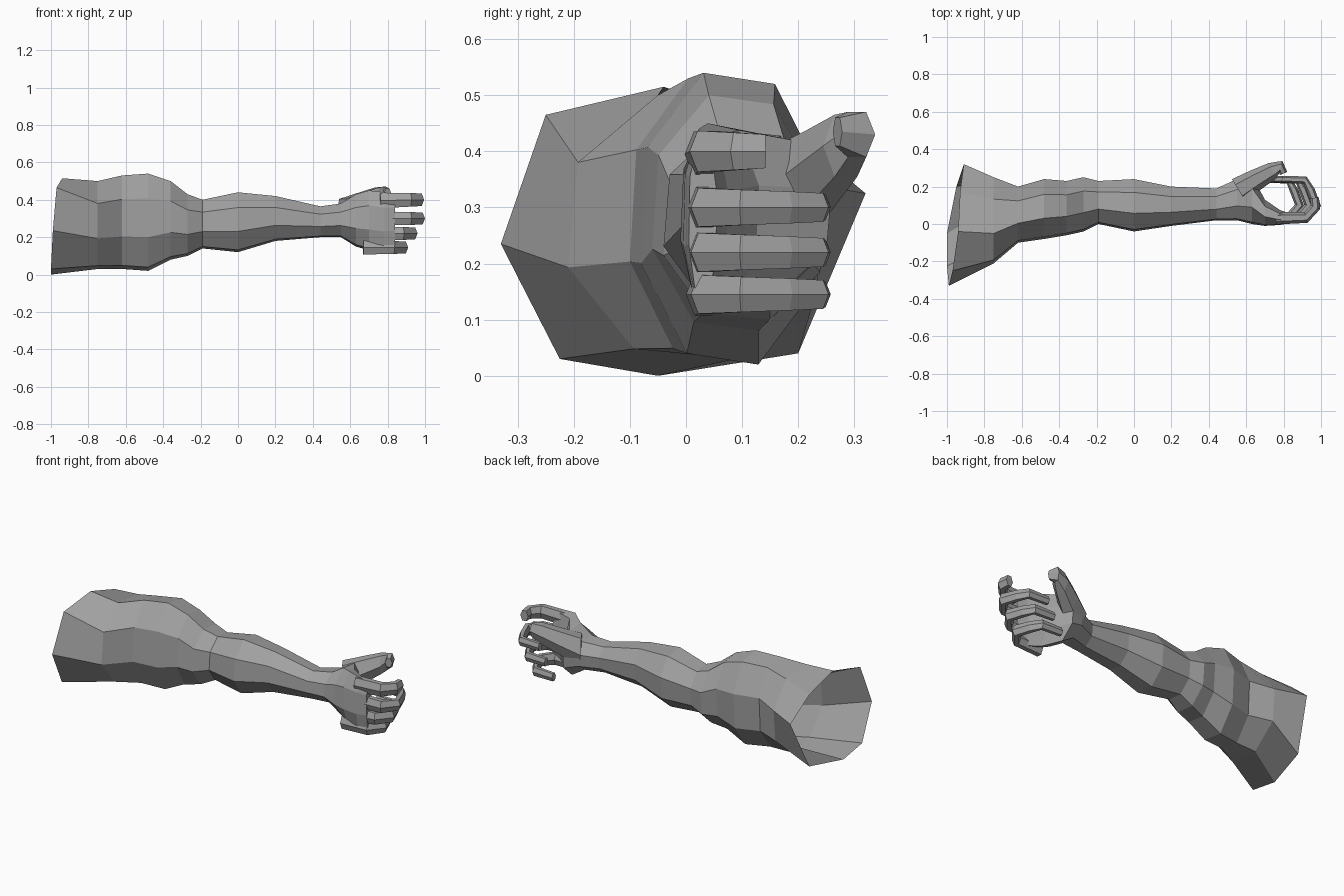
import bpy
import bmesh
import math
from mathutils import Vector

cube = bpy.data.objects.get("Cube")
if cube:
    bpy.data.objects.remove(cube, do_unlink=True)

grey = bpy.data.materials.new("plain grey")
grey.use_nodes = True
colour = (0.36, 0.36, 0.36, 1)
grey.diffuse_color = colour
grey.node_tree.nodes["Principled BSDF"].inputs["Base Color"].default_value = colour


def loft(name, rings, cap_start=True):
    """Skin a list of equal-length point rings into one flat-shaded object."""
    bm = bmesh.new()
    loops = [[bm.verts.new(point) for point in ring] for ring in rings]
    count = len(loops[0])
    for a, b in zip(loops, loops[1:]):
        for i in range(count):
            j = (i + 1) % count
            bm.faces.new((a[i], a[j], b[j], b[i]))
    bm.faces.new(loops[-1])
    if cap_start:
        bm.faces.new(loops[0])
    bmesh.ops.recalc_face_normals(bm, faces=bm.faces)
    mesh = bpy.data.meshes.new(name)
    bm.to_mesh(mesh)
    bm.free()
    mesh.materials.append(grey)
    obj = bpy.data.objects.new(name, mesh)
    bpy.context.collection.objects.link(obj)
    return obj


def oval(x, y_min, y_max, z_min, z_max, sides=8, twist=math.radians(17)):
    """Twisted eight-sided cross-section of the arm, filling the given extents."""
    angles = [math.tau * k / sides + twist for k in range(sides)]
    reach = max(math.cos(a) for a in angles)
    y_mid, z_mid = (y_min + y_max) / 2, (z_min + z_max) / 2
    return [(x,
             y_mid + math.cos(a) / reach * (y_max - y_min) / 2,
             z_mid + math.sin(a) / reach * (z_max - z_min) / 2) for a in angles]


def digit(name, path, thick, height, taper):
    """Six-sided tube bent along a mostly level path, narrowing to its tip."""
    path = [Vector(p) for p in path]
    rings = []
    last = len(path) - 1
    for i, p in enumerate(path):
        along = path[min(i + 1, last)] - path[max(i - 1, 0)]
        side = Vector((-along.y, along.x, 0)).normalized()
        scale = 1 + (taper - 1) * i / last
        ring = []
        for k in range(6):
            angle = math.tau * k / 6
            offset = side * math.cos(angle) * thick / 2
            offset += Vector((0, 0, math.sin(angle) * height / 2 / math.sin(math.pi / 3)))
            ring.append(p + offset * scale)
        rings.append(ring)
    return loft(name, rings)


# Flared open shoulder end, running from the back over the top to the front
shoulder_rim = [(-.91, .32, .325), (-.93, .17, .45), (-.94, -.04, .515), (-.97, -.25, .465),
                (-.99, -.33, .235), (-1, -.225, .03), (-1, -.05, 0), (-.95, .2, .04)]

# Upper arm, elbow, forearm and wrist, widening to the thumb root, then the palm
stations = [
    (-.75, -.21, .25, .03, .5),
    (-.62, -.1, .2, .03, .53),
    (-.48, -.08, .24, .02, .54),
    (-.36, -.06, .23, .08, .5),
    (-.27, -.04, .25, .1, .43),
    (-.19, 0, .23, .14, .4),
    (0, -.04, .24, .12, .44),
    (.2, -.01, .2, .18, .42),
    (.44, .02, .19, .2, .365),
    (.55, .02, .24, .2, .38),
    (.63, 0, .26, .15, .43),
    (.7, -.01, .13, .13, .45),
    (.78, -.005, .075, .12, .44),
    (.84, .005, .055, .13, .43),
]
loft("arm", [shoulder_rim] + [oval(*s) for s in stations], cap_start=False)

# Curled fingers share one path, shifted by their reach
curl = [(.76, .03), (.92, .035), (.975, .1), (.945, .18), (.915, .235), (.79, .24)]
fingers = [("middle_finger", .3, 0), ("ring_finger", .22, -.04),
           ("little_finger", .145, -.09)]
for name, z, reach in fingers:
    digit(name, [(x + reach, y, z) for x, y in curl], .06, .075, .6)

# Straighter index finger
digit("index_finger", [(.76, .03, .395), (.92, .035, .4), (.97, .09, .4), (.965, .14, .4)],
      .065, .08, .75)

# Thumb hooking round from the wrist
digit("thumb", [(.56, .18, .32), (.65, .235, .365), (.74, .285, .41), (.785, .305, .43),
                (.8, .27, .435)], .14, .17, .3)
